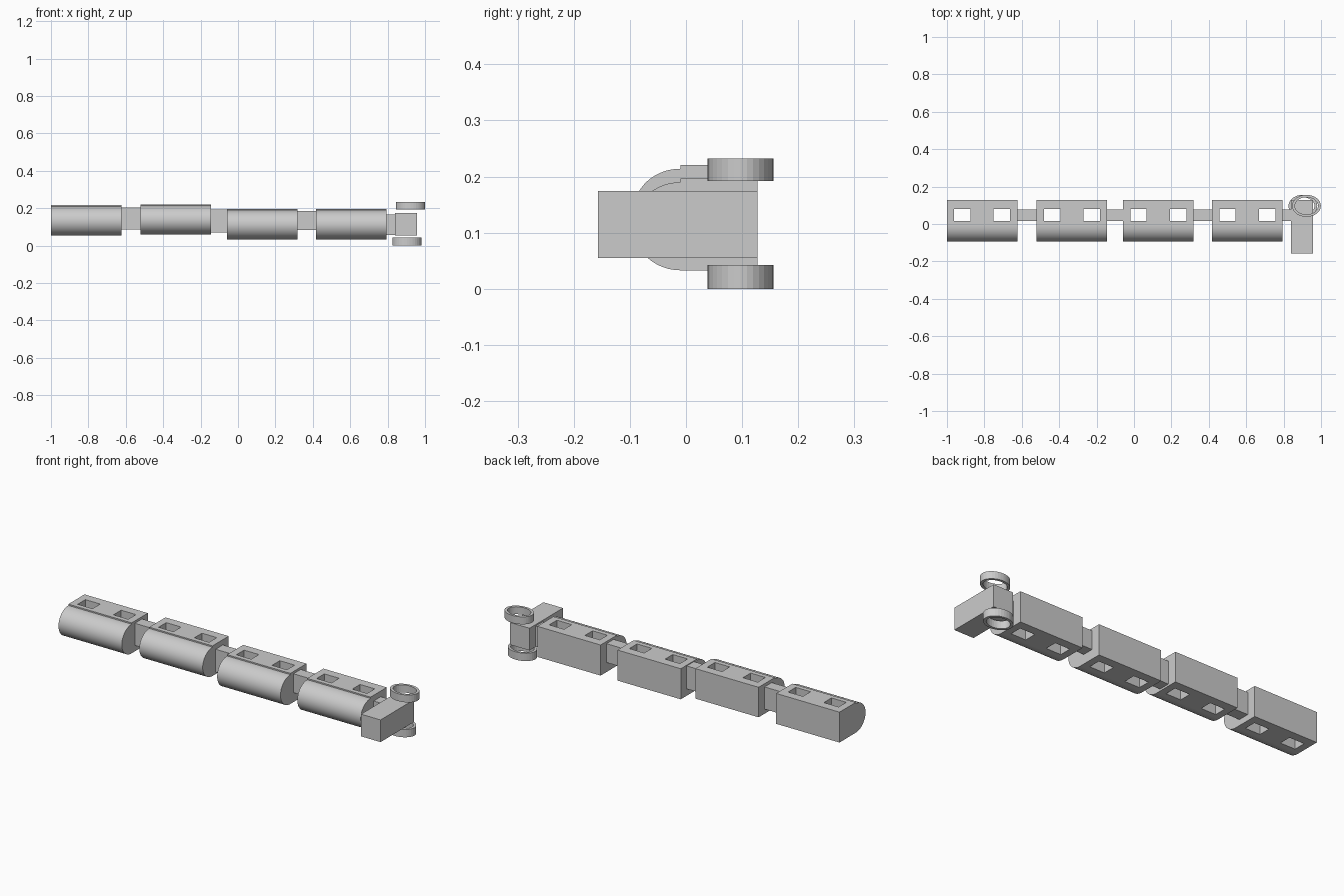
import bpy, bmesh, math

if "Cube" in bpy.data.objects:
    bpy.data.objects.remove(bpy.data.objects["Cube"])


def finish(name, bm, smooth=False):
    bmesh.ops.recalc_face_normals(bm, faces=bm.faces)
    mesh = bpy.data.meshes.new(name)
    bm.to_mesh(mesh)
    bm.free()
    obj = bpy.data.objects.new(name, mesh)
    bpy.context.collection.objects.link(obj)
    if smooth:
        bpy.ops.object.select_all(action='DESELECT')
        bpy.context.view_layer.objects.active = obj
        obj.select_set(True)
        bpy.ops.object.shade_smooth_by_angle(angle=math.radians(35))
    return obj


def extrude(bm, faces, vec):
    res = bmesh.ops.extrude_face_region(bm, geom=faces)
    verts = [v for v in res['geom'] if isinstance(v, bmesh.types.BMVert)]
    bmesh.ops.translate(bm, verts=verts, vec=vec)


def box(name, x, y, z):
    bm = bmesh.new()
    face = bm.faces.new([bm.verts.new((a, b, z[0])) for a, b in
                         ((x[0], y[0]), (x[1], y[0]), (x[1], y[1]), (x[0], y[1]))])
    extrude(bm, [face], (0, 0, z[1] - z[0]))
    return finish(name, bm)


def car_body(name, x0, z0, z1):
    # Slab with two rectangular openings running right through it
    xs = [x0 + d for d in (0, .038, .126, .25, .338, .376)]
    ys = [-.01, .015, .08, .127]
    bm = bmesh.new()
    grid = [[bm.verts.new((x, y, z0)) for y in ys] for x in xs]
    faces = [bm.faces.new((grid[i][j], grid[i + 1][j], grid[i + 1][j + 1], grid[i][j + 1]))
             for i in range(5) for j in range(3) if not (j == 1 and i in (1, 3))]
    extrude(bm, faces, (0, 0, z1 - z0))
    return finish(name, bm)


def car_side(name, x0, z0, z1):
    # Half-round front, slightly lower than the slab
    zc, rz, n = (z0 + z1) / 2, (z1 - z0) / 2, 32
    bm = bmesh.new()
    verts = []
    for i in range(n + 1):
        a = math.pi * i / n
        verts.append(bm.verts.new((x0, -.01 - .084 * math.sin(a), zc + rz * math.cos(a))))
    extrude(bm, [bm.faces.new(verts)], (.376, 0, 0))
    return finish(name, bm, True)


def ring(name, cx, cy, z, n=32):
    # Oval ring with a vertical axis
    profile = [(.077, .059, z[0]), (.077, .059, z[1]), (.062, .046, z[1]), (.062, .046, z[0])]
    bm = bmesh.new()
    loops = [[bm.verts.new((cx + rx * math.cos(2 * math.pi * i / n),
                            cy + ry * math.sin(2 * math.pi * i / n), h))
              for i in range(n)] for rx, ry, h in profile]
    for k in range(4):
        a, b = loops[k], loops[(k + 1) % 4]
        for i in range(n):
            j = (i + 1) % n
            bm.faces.new((a[i], a[j], b[j], b[i]))
    return finish(name, bm)


# Four cars
for i, (x0, z0, z1) in enumerate([(-1, .053, .216), (-.52, .06, .221),
                                  (-.058, .033, .197), (.418, .033, .197)], 1):
    car_body(f"car_body_{i}", x0, z0, z1)
    car_side(f"car_front_{i}", x0, z0, z1 - .007)

# Couplings between the cars
for i, (x0, x1, z0, z1) in enumerate([(-.63, -.515, .085, .204), (-.15, -.05, .07, .193),
                                      (.312, .425, .084, .185), (.79, .845, .057, .166)], 1):
    box(f"coupling_{i}", (x0, x1), (.016, .077), (z0, z1))

# Leading block and its two rings
box("head_block", (.84, .956), (-.157, .127), (.055, .174))
ring("upper_ring", .922, .097, (.192, .232))
ring("lower_ring", .903, .097, (0, .042))
